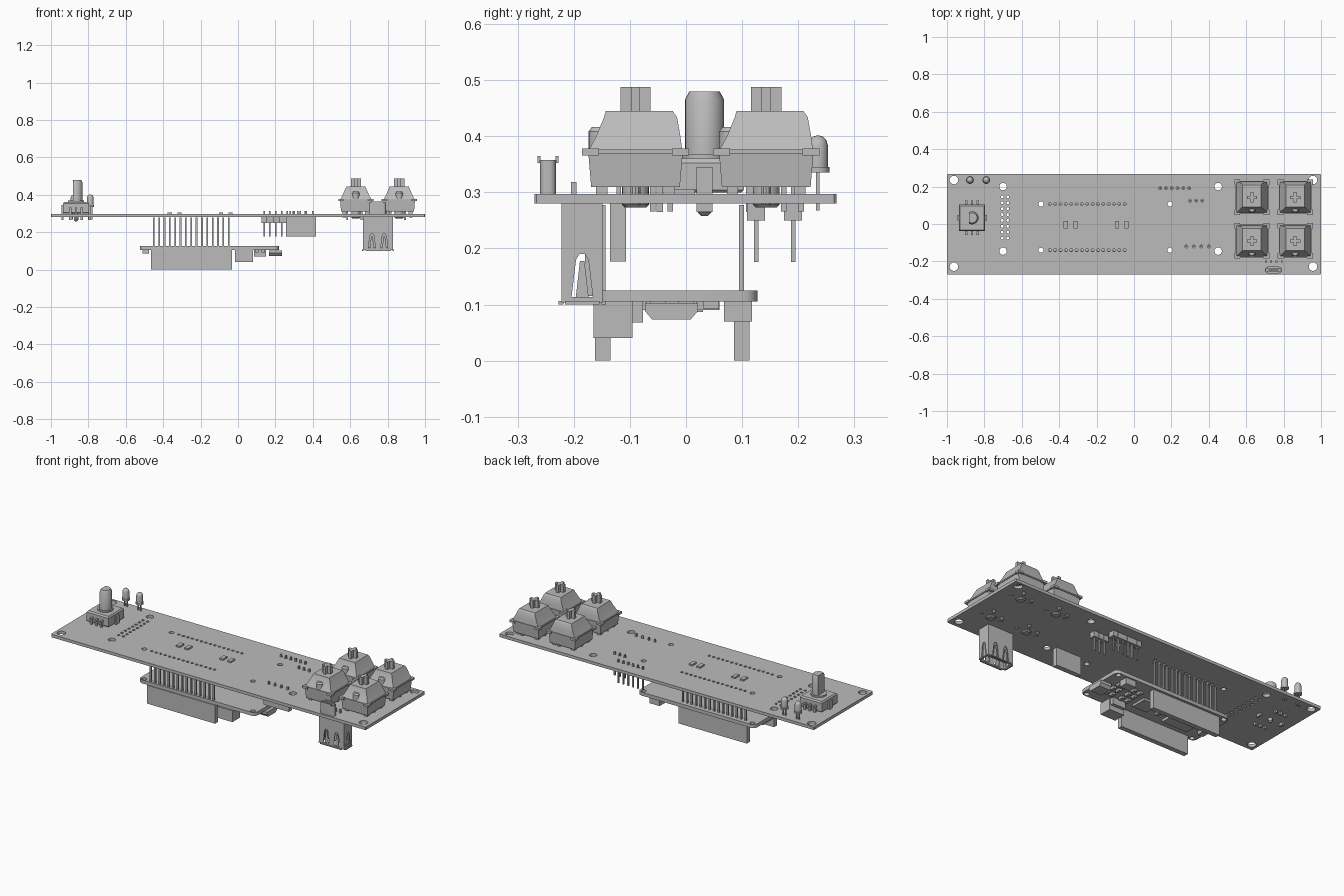
import bpy, bmesh, math
from mathutils import Vector, Matrix

cube = bpy.data.objects.get("Cube")
if cube:
    bpy.data.objects.remove(cube, do_unlink=True)

grey = bpy.data.materials.new("plain grey")
grey.use_nodes = True
grey.diffuse_color = (0.5, 0.5, 0.5, 1)
grey.node_tree.nodes["Principled BSDF"].inputs["Base Color"].default_value = grey.diffuse_color


def add_object(name, mesh):
    mesh.materials.clear()
    mesh.materials.append(grey)
    mesh.polygons.foreach_set("use_smooth", [True] * len(mesh.polygons))
    mesh.set_sharp_from_angle(angle=math.radians(35))
    ob = bpy.data.objects.new(name, mesh)
    bpy.context.collection.objects.link(ob)
    return ob


def finish(name, bm):
    bmesh.ops.recalc_face_normals(bm, faces=bm.faces)
    mesh = bpy.data.meshes.new(name)
    bm.to_mesh(mesh)
    bm.free()
    return add_object(name, mesh)


def loft(bm, rings):
    loops = [[bm.verts.new(p) for p in ring] for ring in rings]
    for a, b in zip(loops, loops[1:]):
        for i in range(len(a)):
            j = (i + 1) % len(a)
            bm.faces.new((a[i], a[j], b[j], b[i]))
    bm.faces.new(loops[0][::-1])
    bm.faces.new(loops[-1])


def rect(x0, x1, y0, y1, z):
    return [(x0, y0, z), (x1, y0, z), (x1, y1, z), (x0, y1, z)]


def box(bm, x0, x1, y0, y1, z0, z1):
    loft(bm, [rect(x0, x1, y0, y1, z) for z in (z0, z1)])


def post(bm, x, y, h, z0, z1):
    box(bm, x - h, x + h, y - h, y + h, z0, z1)


def circle(x, y, r, n=16):
    return [(x + r * math.cos(2 * math.pi * i / n), y + r * math.sin(2 * math.pi * i / n)) for i in range(n)]


def turned(bm, x, y, steps, n=20, flat=-1):
    # flat clips the -x side, as on a D-shaped shaft
    loft(bm, [[(max(px, x + flat), py, z) for px, py in circle(x, y, r, n)] for r, z in steps])


def rounded(x0, x1, y0, y1, r, n=5):
    pts = []
    for k, (cx, cy) in enumerate([(x1 - r, y1 - r), (x0 + r, y1 - r), (x0 + r, y0 + r), (x1 - r, y0 + r)]):
        for i in range(n):
            a = math.pi / 2 * (k + i / (n - 1))
            pts.append((cx + r * math.cos(a), cy + r * math.sin(a)))
    return pts


def plate(name, outline, holes, z0, z1, matrix=None):
    # filled outline with holes, extruded from z0 to z1
    cu = bpy.data.curves.new(name, "CURVE")
    cu.dimensions, cu.fill_mode, cu.extrude = "2D", "BOTH", (z1 - z0) / 2
    for pts in [outline] + holes:
        sp = cu.splines.new("POLY")
        sp.points.add(len(pts) - 1)
        for p, (x, y) in zip(sp.points, pts):
            p.co = (x, y, 0, 1)
        sp.use_cyclic_u = True
    tmp = bpy.data.objects.new(name, cu)
    bpy.context.collection.objects.link(tmp)
    dg = bpy.context.evaluated_depsgraph_get()
    mesh = bpy.data.meshes.new_from_object(tmp.evaluated_get(dg))
    bpy.data.objects.remove(tmp, do_unlink=True)
    bm = bmesh.new()
    bm.from_mesh(mesh)
    bmesh.ops.remove_doubles(bm, verts=bm.verts, dist=1e-5)
    bm.transform((matrix or Matrix()) @ Matrix.Translation((0, 0, (z0 + z1) / 2)))
    return finish(name, bm)


def row(x0, x1, n, y):
    return [(x0 + (x1 - x0) * i / (n - 1), y) for i in range(n)]


# Layout shared by holes and pins
TOP, UNDER = 0.297, 0.28
module_pins = row(-0.45, -0.05, 15, 0.107) + row(-0.45, -0.05, 15, -0.14)
six_pins, three_pins = row(0.14, 0.295, 6, 0.191), row(0.3, 0.365, 3, 0.125)
four_pins = row(0.28, 0.4, 4, -0.12)
usb_pins = row(0.705, 0.79, 4, -0.2)
switches = [(x, y) for x in (0.63, 0.862) for y in (-0.09, 0.143)]
module_mounts = [(x, y) for x in (-0.497, 0.193) for y in (-0.14, 0.107)]
spare = [(x, 0.145 - 0.0315 * i) for x in (-0.705, -0.675) for i in range(8)]

# Main circuit board
holes = [circle(x, y, 0.023) for x in (-0.963, 0.957) for y in (-0.228, 0.235)]
holes += [circle(x, y, 0.02) for x in (-0.7, 0.45) for y in (-0.145, 0.2)]
holes += [circle(x, y, 0.014, 12) for x, y in module_mounts]
holes += [circle(x, y, 0.008, 8) for x, y in module_pins + spare + six_pins + three_pins + four_pins]
for x, y in switches:
    holes.append(circle(x, y, 0.026))
    holes += [circle(x + dx, y + dy, 0.011, 10)
              for dx, dy in ((-0.062, 0), (0.062, 0), (-0.046, 0.031), (0.031, 0.062))]
plate("main_board", rounded(-1, 1, -0.27, 0.268, 0.004, 2), holes, UNDER, TOP)

# Key switches
for k, (x, y) in enumerate(switches):
    bm = bmesh.new()
    loft(bm, [rect(x - h, x + h, y - h, y + h, z) for h, z in ((0.079, 0.309), (0.084, 0.369))])
    box(bm, x - 0.088, x + 0.088, y - 0.088, y + 0.088, 0.369, 0.376)
    for sx in (-1, 1):
        for sy in (-1, 1):
            tx, ty = x + sx * 0.078, y + sy * 0.08
            box(bm, tx - 0.016, tx + 0.016, ty - 0.015, ty + 0.015, 0.366, 0.378)
            post(bm, x + sx * 0.06, y + sy * 0.06, 0.01, TOP, 0.309)
    # sloped upper housing
    loft(bm, [rect(x - hx, x + hx, y - a, y + b, z) for hx, a, b, z in (
        (0.083, 0.083, 0.083, 0.376), (0.07, 0.07, 0.08, 0.4),
        (0.055, 0.056, 0.074, 0.434), (0.05, 0.053, 0.066, 0.445))])
    turned(bm, x, y - 0.064, [(0.02, 0.376), (0.02, 0.408), (0.014, 0.416)], 16)
    # cross stem
    box(bm, x - 0.027, x + 0.027, y - 0.008, y + 0.008, 0.44, 0.488)
    box(bm, x - 0.008, x + 0.008, y - 0.027, y + 0.027, 0.44, 0.488)
    # locating pegs and contacts through the board
    turned(bm, x, y, [(0.019, 0.273), (0.024, 0.278), (0.024, 0.31)])
    for sx in (-1, 1):
        turned(bm, x + sx * 0.062, y, [(0.009, 0.278), (0.009, 0.31)], 10)
    for dx, dy in ((-0.046, 0.031), (0.031, 0.062)):
        post(bm, x + dx, y + dy, 0.005, 0.266, 0.31)
    finish(f"key_switch_{k + 1}", bm)

# Rotary encoder
ex, ey = -0.866, 0.033
bm = bmesh.new()
loft(bm, [rect(ex - h, ex + h, ey - h, ey + h, z) for h, z in (
    (0.066, 0.3), (0.07, 0.304), (0.07, 0.352), (0.064, 0.36))])
turned(bm, ex, ey, [(0.042, 0.36), (0.042, 0.368), (0.036, 0.368)])
turned(bm, ex, ey, [(0.035, 0.36), (0.035, 0.465), (0.027, 0.48)], 24, -0.016)
turned(bm, ex, ey, [(0.006, 0.258), (0.012, 0.264), (0.012, 0.3)], 12)
for sx in (-1, 0, 1):
    for sy in (-1, 1):
        px, py = ex + sx * 0.031, ey + sy * 0.08
        post(bm, px, py, 0.006, 0.265, 0.33)
        box(bm, px - 0.006, px + 0.006, py - 0.012, py + 0.012, 0.325, 0.333)
for sx in (-1, 1):
    box(bm, ex + sx * 0.073 - 0.006, ex + sx * 0.073 + 0.006, ey - 0.014, ey + 0.014, 0.265, 0.345)
finish("rotary_encoder", bm)

# Indicator lamps
for k, x in enumerate((-0.877, -0.79)):
    bm = bmesh.new()
    turned(bm, x, 0.235, [(0.021, 0.335), (0.021, 0.345), (0.018, 0.345), (0.018, 0.383),
                          (0.015, 0.393), (0.009, 0.399), (0.003, 0.401)])
    for dx in (-0.008, 0.008):
        post(bm, x + dx, 0.235, 0.003, 0.268, 0.336)
    finish(f"indicator_lamp_{k + 1}", bm)

# Small surface parts on the main board
bm = bmesh.new()
for x in (-0.365, -0.312, -0.09, -0.04):
    box(bm, x - 0.011, x + 0.011, -0.024, 0.016, TOP, 0.306)
finish("surface_resistors", bm)

# Pin headers below the board, and the four-way socket
for name, pins in (("six_pin_header", six_pins), ("three_pin_header", three_pins)):
    bm = bmesh.new()
    for x, y in pins:
        box(bm, x - 0.0145, x + 0.0145, y - 0.016, y + 0.016, 0.25, UNDER)
        post(bm, x, y, 0.004, 0.176, 0.312)
    finish(name, bm)
bm = bmesh.new()
box(bm, 0.257, 0.417, -0.135, -0.107, 0.177, UNDER)
for x, y in four_pins:
    post(bm, x, y, 0.004, 0.27, 0.312)
finish("four_way_socket", bm)

# Controller module hanging below
plate("module_board", rounded(-0.524, 0.219, -0.157, 0.127, 0.025),
      [circle(x, y, 0.014, 12) for x, y in module_mounts], 0.105, 0.125)
bm = bmesh.new()
for x, y in module_pins:
    post(bm, x, y - 0.008, 0.0045, 0.1, 0.277)
finish("module_pins", bm)
for name, y in (("front_socket_strip", -0.148), ("back_socket_strip", 0.099)):
    bm = bmesh.new()
    box(bm, -0.465, -0.032, y - 0.0138, y + 0.0138, 0, 0.105)
    finish(name, bm)

bm = bmesh.new()
box(bm, -0.015, 0.08, -0.165, -0.095, 0.04, 0.105)
box(bm, -0.008, 0.073, -0.095, -0.077, 0.068, 0.105)
finish("battery_connector", bm)

bm = bmesh.new()
section = [(-0.073, 0.103), (-0.073, 0.088), (-0.06, 0.073), (0.008, 0.073), (0.021, 0.088), (0.021, 0.103)]
loft(bm, [[(x, y, z) for y, z in section] for x in (0.165, 0.235)])
finish("module_usb_port", bm)

bm = bmesh.new()
box(bm, 0.085, 0.15, 0.068, 0.118, 0.07, 0.105)
box(bm, -0.51, -0.475, -0.07, 0.03, 0.087, 0.105)
box(bm, -0.42, -0.26, -0.09, 0.06, 0.09, 0.105)
box(bm, -0.14, -0.05, -0.07, 0.02, 0.092, 0.105)
for x in (-0.2, 0.0, 0.04, 0.1, 0.135):
    for y in (-0.05, 0.0, 0.045):
        box(bm, x - 0.009, x + 0.009, y - 0.014, y + 0.014, 0.092, 0.105)
finish("module_chips", bm)

# Large USB socket: four slotted walls with spring tongues
def slot(c):
    return [(c - 0.019, 0.113), (c + 0.019, 0.113), (c + 0.011, 0.18), (c + 0.005, 0.19),
            (c - 0.005, 0.19), (c - 0.011, 0.18)]


def tongue(c):
    return [(c - 0.012, 0.108), (c + 0.012, 0.108), (c + 0.004, 0.178), (c - 0.004, 0.178)]


cx, cy = 0.749, -0.185
walls = (("front", 0, 0.0365, 0.08, (-0.033, 0.033)), ("back", math.pi, 0.0365, 0.08, (-0.033, 0.033)),
         ("left", math.pi / 2, 0.08, 0.0365, (0,)), ("right", -math.pi / 2, 0.08, 0.0365, (0,)))
for side, turn, out, half, slots in walls:
    m = Matrix.Translation((cx, cy, 0)) @ Matrix.Rotation(turn, 4, "Z") @ Matrix.Rotation(math.pi / 2, 4, "X")
    outline = [(-half, 0.104), (half, 0.104), (half, UNDER), (-half, UNDER)]
    plate(f"usb_wall_{side}", outline, [slot(c) for c in slots], out - 0.005, out, m)
    for k, c in enumerate(slots):
        plate(f"usb_spring_{side}_{k + 1}", tongue(c), [], out - 0.007, out - 0.003, m)
    lip = [(-half * 0.85, 0.1), (half * 0.85, 0.1), (half * 0.85, 0.106), (-half * 0.85, 0.106)]
    plate(f"usb_lip_{side}", lip, [], out - 0.003, out + 0.006, m)
bm = bmesh.new()
box(bm, 0.675, 0.823, -0.217, -0.153, 0.225, UNDER)
box(bm, 0.69, 0.808, -0.18, -0.165, 0.115, 0.23)
for x, y in usb_pins:
    post(bm, x, y, 0.005, 0.27, 0.318)
finish("usb_core", bm)

# Upright micro USB port
plate("micro_port_shell", rounded(0.7, 0.79, -0.26, -0.232, 0.011),
      [rounded(0.705, 0.785, -0.255, -0.237, 0.008)], TOP, 0.358)
bm = bmesh.new()
box(bm, 0.704, 0.786, -0.256, -0.236, TOP, 0.315)
box(bm, 0.718, 0.772, -0.249, -0.243, 0.31, 0.352)
for y in (-0.262, -0.23):
    box(bm, 0.715, 0.775, y - 0.003, y + 0.003, 0.352, 0.365)
finish("micro_port_core", bm)
